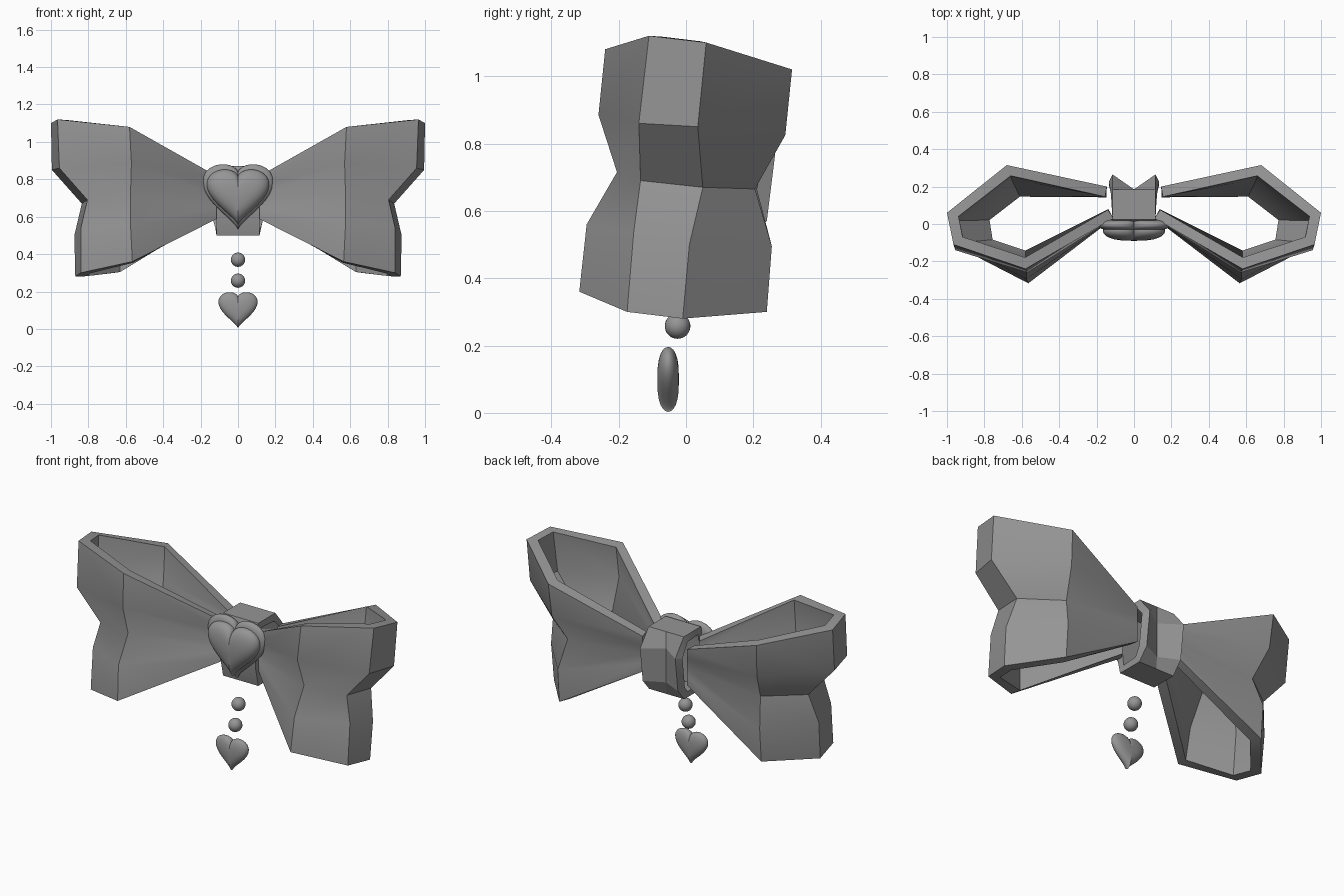
import bpy
import bmesh
from math import sin, cos, pi, radians

default_cube = bpy.data.objects.get("Cube")
if default_cube:
    bpy.data.objects.remove(default_cube, do_unlink=True)

# One plain grey for everything
grey = bpy.data.materials.new("plain_grey")
grey.use_nodes = True
colour = (0.3, 0.3, 0.3, 1)
grey.diffuse_color = colour
grey.node_tree.nodes["Principled BSDF"].inputs["Base Color"].default_value = colour


def add_object(name, bm, smooth_angle, modifiers=()):
    """Turn a bmesh into a finished object with modifiers applied."""
    mesh = bpy.data.meshes.new(name)
    bm.to_mesh(mesh)
    bm.free()
    obj = bpy.data.objects.new(name, mesh)
    bpy.context.collection.objects.link(obj)
    mesh.materials.append(grey)
    bpy.ops.object.select_all(action="DESELECT")
    obj.select_set(True)
    bpy.context.view_layer.objects.active = obj
    for kind, settings in modifiers:
        modifier = obj.modifiers.new(kind.title(), kind)
        for key, value in settings.items():
            setattr(modifier, key, value)
        bpy.ops.object.modifier_apply(modifier=modifier.name)
    bpy.ops.object.shade_smooth_by_angle(angle=radians(smooth_angle))
    return obj


def skin(bm, loops, closed=False):
    """Bridge neighbouring loops of points with quads."""
    rows = [[bm.verts.new(p) for p in loop] for loop in loops]
    for a, b in zip(rows, rows[1:]):
        count = len(a)
        for i in range(count if closed else count - 1):
            j = (i + 1) % count
            bm.faces.new((a[i], b[i], b[j], a[j]))
    return rows


# Bow loops: columns from the front end, round the outside, to the back end,
# each listed from the bottom up
def straight_end(x, y, low, high):
    return [(x, y, low + (high - low) * i / 4) for i in range(5)]


front_crease = [(.565, -.317, .36), (.575, -.295, .56), (.575, -.205, .715),
                (.57, -.26, .885), (.58, -.24, 1.08)]
front_corner = [(.84, -.175, .3), (.84, -.155, .54), (.805, -.135, .69),
                (.955, -.14, .86), (.965, -.11, 1.12)]
outer_corner = [(.87, -.01, .28), (.875, .01, .5), (.835, .05, .67),
                (.995, .035, .85), (1, .06, 1.1)]
back_crease = [(.66, .24, .3), (.66, .255, .495), (.63, .205, .665),
               (.67, .295, .825), (.68, .315, 1.02)]
columns = [straight_end(.11, .03, .59, .815), front_crease, front_corner,
           outer_corner, back_crease, straight_end(.145, .2, .6, .81)]
bm = bmesh.new()
skin(bm, columns)
add_object("bow_loops", bm, 38, [
    ("SOLIDIFY", dict(thickness=.055, offset=-1, use_even_offset=True)),
    ("MIRROR", dict(use_axis=(True, False, False), use_mirror_merge=False)),
])

# Centre knot: faceted ring pinched inwards along the middle of its back
ring = [(0, .8), (.025, .87), (.185, .87), (.265, .77),
        (.24, .57), (.18, .5), (.025, .5), (0, .61)]
knot_loops = []
for x in (-.115, 0, .115):
    limit = .185 if x == 0 else 1
    knot_loops.append([(x, min(y, limit), z) for y, z in ring])
bm = bmesh.new()
skin(bm, knot_loops, closed=True)
add_object("centre_knot", bm, 20, [
    ("SOLIDIFY", dict(thickness=.045, offset=-1)),
])


def heart(name, y, bottom, top, half_width, depth, fullness, rings=12):
    """Puffy heart: a heart outline swelling and shrinking along y."""
    middle, half_height = (top + bottom) / 2, (top - bottom) / 2
    outline = []
    for i in range(48):
        t = 2 * pi * i / 48
        z = 13.5 * cos(t) - 4 * cos(2 * t) - 1.5 * cos(3 * t) - .3 * cos(4 * t)
        outline.append((sin(t) ** 3, (z + 2.7) / 13.6))
    loops = []
    for k in range(1, rings):
        a = pi * k / rings - pi / 2
        s = cos(a) ** fullness
        loops.append([(half_width * s * u, y + depth * sin(a),
                       middle + half_height * s * v) for u, v in outline])
    bm = bmesh.new()
    rows = skin(bm, loops, closed=True)
    for row, side in ((rows[0], -1), (rows[-1], 1)):
        tip = bm.verts.new((0, y + side * depth, middle))
        for i in range(len(row)):
            bm.faces.new((row[i], row[(i + 1) % len(row)], tip))
    bmesh.ops.recalc_face_normals(bm, faces=bm.faces)
    return add_object(name, bm, 60)


# Heart brooch on its rim, and the hanging heart
heart("brooch_rim", -.005, .53, .88, .19, .03, .3)
heart("brooch_heart", -.035, .555, .852, .167, .055, .7)
heart("pendant_heart", -.053, .003, .196, .105, .032, .7)

# Hanging beads
for name, y, z in (("upper_bead", .005, .37), ("lower_bead", -.025, .258)):
    bm = bmesh.new()
    bmesh.ops.create_uvsphere(bm, u_segments=24, v_segments=16, radius=.038)
    bmesh.ops.translate(bm, verts=bm.verts, vec=(0, y, z))
    add_object(name, bm, 60)
